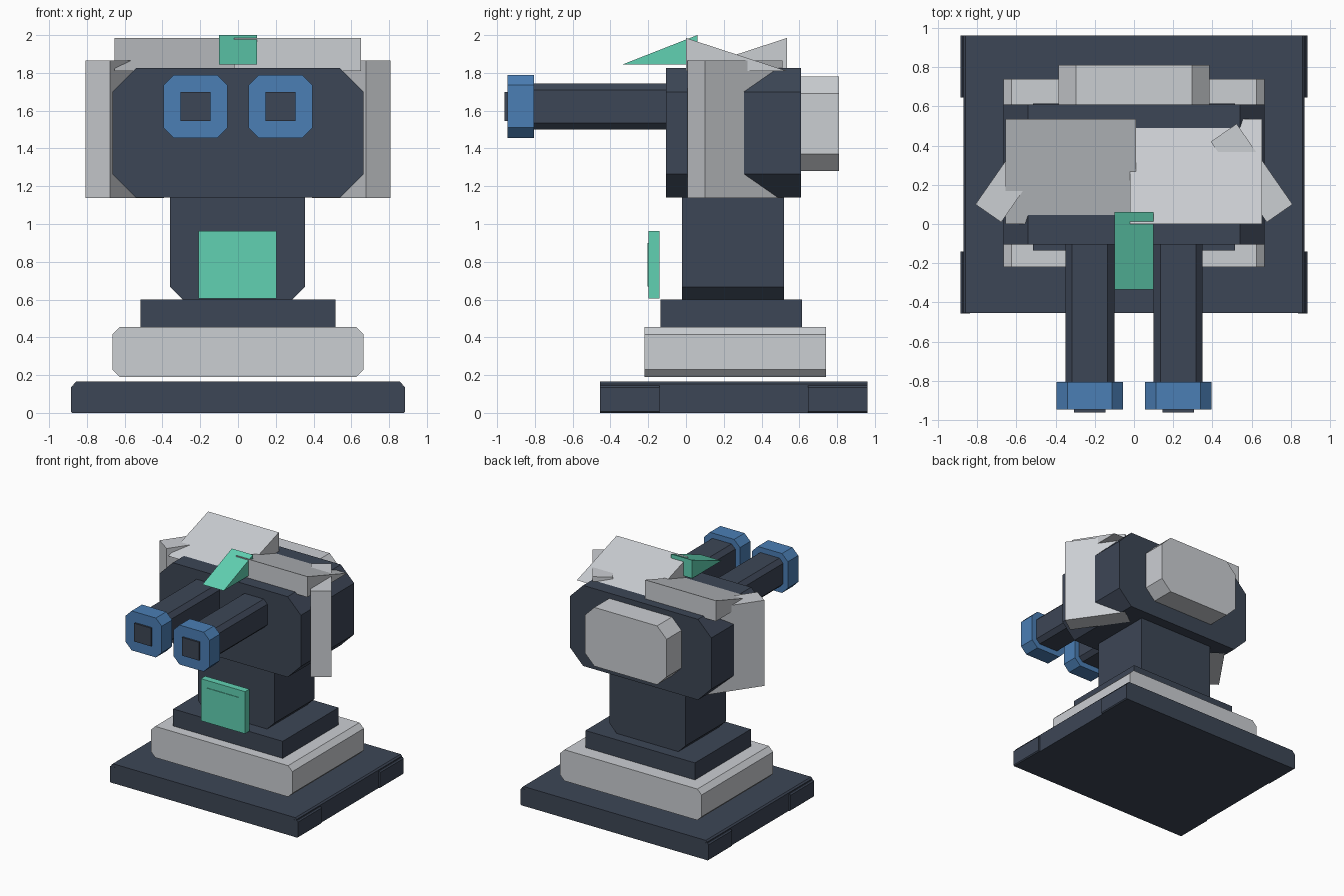
import bpy, bmesh, math
from mathutils import Matrix, Vector

cube = bpy.data.objects.get("Cube")
if cube:
    bpy.data.objects.remove(cube, do_unlink=True)


def material(name, rgb):
    m = bpy.data.materials.new(name)
    m.use_nodes = True
    m.diffuse_color = (*rgb, 1)
    m.node_tree.nodes["Principled BSDF"].inputs["Base Color"].default_value = (*rgb, 1)
    return m


navy = material("navy", (0.046, 0.061, 0.092))
grey = material("light grey", (0.60, 0.62, 0.65))
green = material("mint green", (0.12, 0.64, 0.45))
blue = material("steel blue", (0.07, 0.21, 0.46))


def prism(name, mat, profile, start, end, axis="y"):
    """Extrude a 2D outline: (x, z) along y, or (y, z) along x."""
    bm = bmesh.new()
    place = (lambda a, b: (a, start, b)) if axis == "y" else (lambda a, b: (start, a, b))
    face = bm.faces.new([bm.verts.new(place(a, b)) for a, b in profile])
    grown = bmesh.ops.extrude_face_region(bm, geom=[face])["geom"]
    shift = Vector((0, end - start, 0)) if axis == "y" else Vector((end - start, 0, 0))
    bmesh.ops.translate(bm, vec=shift, verts=[v for v in grown if isinstance(v, bmesh.types.BMVert)])
    bmesh.ops.recalc_face_normals(bm, faces=bm.faces)
    mesh = bpy.data.meshes.new(name)
    bm.to_mesh(mesh)
    bm.free()
    mesh.materials.append(mat)
    obj = bpy.data.objects.new(name, mesh)
    bpy.context.collection.objects.link(obj)
    return obj


def outline(x0, x1, z0, z1, top=0.0, bottom=0.0):
    """Rectangle with corners cut at 45 degrees at the top and bottom."""
    points = []
    for x, z, dx, dz, c, flip in ((x0, z0, 1, 1, bottom, False), (x1, z0, -1, 1, bottom, True),
                                  (x1, z1, -1, -1, top, False), (x0, z1, 1, -1, top, True)):
        if c == 0:
            points.append((x, z))
        else:
            pair = [(x, z + dz * c), (x + dx * c, z)]
            points += reversed(pair) if flip else pair
    return points


# Base slab with thicker corner blocks
prism("base_slab", navy, outline(-0.87, 0.87, 0, 0.165, top=0.012), -0.455, 0.96)
for side, x in (("right", -0.86), ("left", 0.86)):
    for place, y in (("front", -0.456), ("back", 0.646)):
        prism(f"base_corner_{place}_{side}", navy,
              outline(x - 0.025, x + 0.025, 0, 0.145, top=0.01, bottom=0.008), y, y + 0.315)

# Stepped pedestal and neck
prism("pedestal", grey, outline(-0.665, 0.665, 0.19, 0.455, top=0.04, bottom=0.04), -0.22, 0.74)
prism("pedestal_step", navy, outline(-0.515, 0.515, 0.455, 0.6), -0.135, 0.615)
prism("neck", navy, outline(-0.36, 0.355, 0.6, 1.2, bottom=0.067), -0.02, 0.52)

# Front panel with a raised centre
prism("front_panel", green, outline(-0.21, 0.205, 0.605, 0.963), -0.198, -0.14)
prism("front_panel_centre", green, outline(-0.15, 0.145, 0.67, 0.9), -0.203, -0.19)

# Head and rear housing
prism("head", navy, outline(-0.665, 0.665, 1.14, 1.825, top=0.125, bottom=0.125), -0.105, 0.61)
prism("rear_housing", grey, outline(-0.385, 0.385, 1.28, 1.78, top=0.09, bottom=0.09), 0.6, 0.81)

# Twin barrels with muzzles, and angled cheek slabs
for side, s in (("right", -1), ("left", 1)):
    c = s * 0.225
    prism(f"barrel_{side}", navy, outline(c - 0.125, c + 0.125, 1.5, 1.745, top=0.035, bottom=0.035), -0.82, -0.08)
    prism(f"muzzle_{side}", blue, outline(c - 0.169, c + 0.169, 1.455, 1.79, top=0.055, bottom=0.055), -0.945, -0.805)
    prism(f"muzzle_core_{side}", navy, outline(c - 0.08, c + 0.08, 1.545, 1.7), -0.96, -0.9)
    slab = prism(f"cheek_slab_{side}", grey, outline(-0.08, 0.08, 1.137, 1.865), -0.25, 0.25)
    slab.data.transform(Matrix.Translation((s * 0.6, 0.26, 0)) @ Matrix.Rotation(s * math.radians(34.8), 4, "Z"))

# Opposed roof wedges and top fin
low, high = 1.81, 1.985
prism("roof_wedge_right", grey, [(0, low), (0.535, low), (0.535, high)], -0.655, 0.01, "x")
prism("roof_wedge_left", grey, [(0, low), (0.535, low), (0, high)], -0.02, 0.652, "x")
prism("top_fin", green, [(-0.335, 1.845), (0.06, 1.845), (0.06, 2.0)], -0.1, 0.1, "x")
